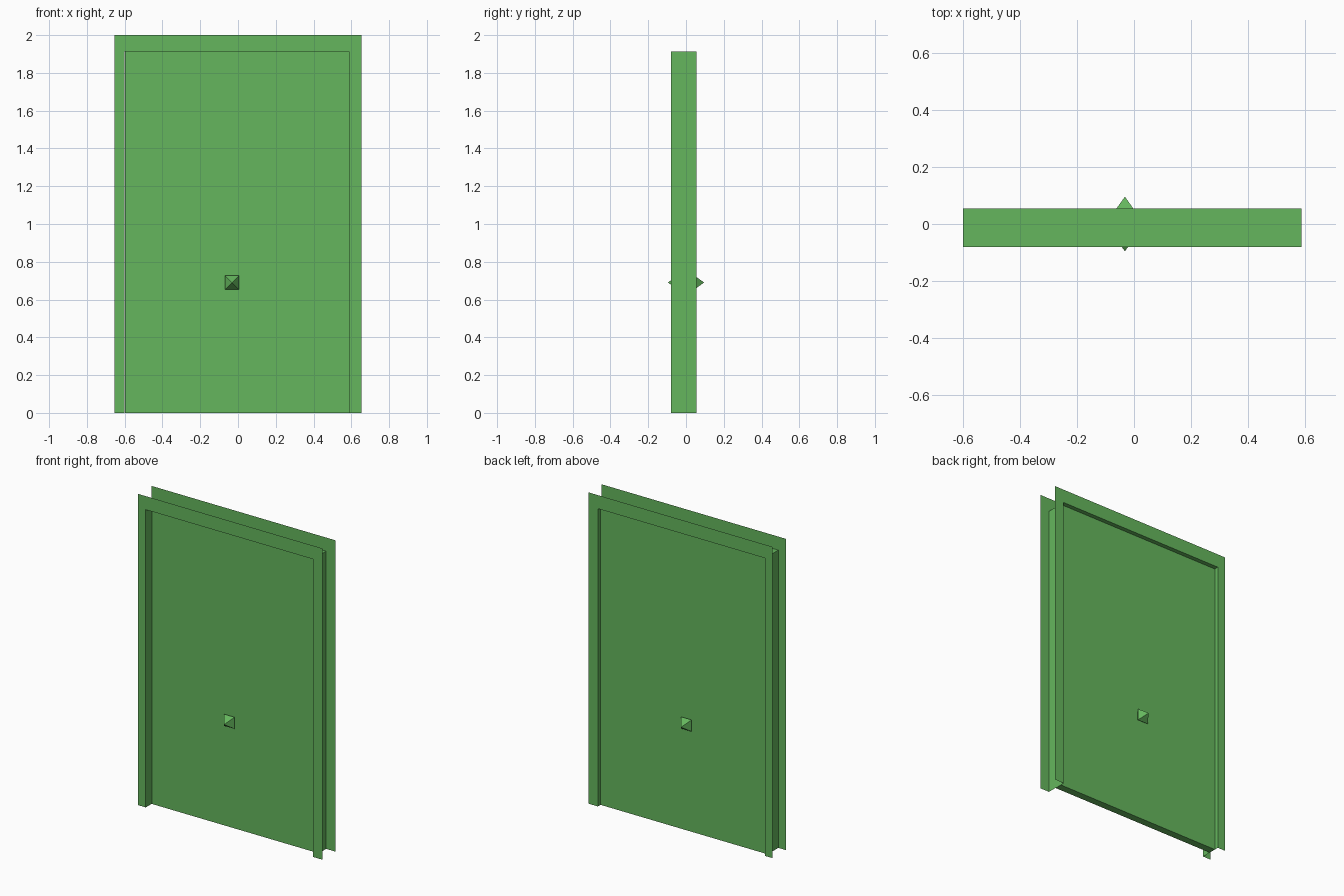
import bpy, bmesh, math
from mathutils import Matrix

if "Cube" in bpy.data.objects:
    bpy.data.objects.remove(bpy.data.objects["Cube"])

green = bpy.data.materials.new("green_paint")
green.diffuse_color = (0.13, 0.47, 0.11, 1)
green.use_nodes = True
green.node_tree.nodes["Principled BSDF"].inputs["Base Color"].default_value = green.diffuse_color

FRONT, BACK = -0.08, 0.055            # planes of the two trims
LEFT, RIGHT, HEAD = -0.60, 0.588, 1.913   # doorway opening


def finish(name, bm):
    mesh = bpy.data.meshes.new(name)
    bm.to_mesh(mesh)
    bm.free()
    mesh.materials.append(green)
    obj = bpy.data.objects.new(name, mesh)
    bpy.context.collection.objects.link(obj)
    return obj


# Door frame: one sheet swept around the opening (trim, lining, trim)
outer = [(-0.655, 0), (-0.655, 2), (0.655, 2), (0.655, 0)]
inner = [(LEFT, 0), (LEFT, HEAD), (RIGHT, HEAD), (RIGHT, 0)]
bm = bmesh.new()
loops = [[bm.verts.new((x, y, z)) for x, z in path]
         for path, y in ((outer, FRONT), (inner, FRONT), (inner, BACK), (outer, BACK))]
for a, b in zip(loops, loops[1:]):
    for i in range(3):
        bm.faces.new((a[i], a[i + 1], b[i + 1], b[i]))
finish("door_frame", bm)

# Door leaf, recessed deeper on the front than on the back
bm = bmesh.new()
size = (RIGHT - LEFT - 0.002, 0.048, HEAD - 0.001)
centre = ((LEFT + RIGHT) / 2, 0.004, size[2] / 2)
bmesh.ops.create_cube(bm, size=1, matrix=Matrix.Translation(centre) @ Matrix.Diagonal((*size, 1)))
finish("door_leaf", bm)

# Octahedral knobs, one per side, half sunk into the leaf
for name, side in (("front_knob", -1), ("back_knob", 1)):
    bm = bmesh.new()
    bmesh.ops.create_uvsphere(
        bm, u_segments=4, v_segments=2, radius=0.053,
        matrix=Matrix.Translation((-0.032, side * 0.043, 0.69))
        @ Matrix.Rotation(math.pi / 2, 4, 'X') @ Matrix.Rotation(math.pi / 4, 4, 'Z'))
    finish(name, bm)
